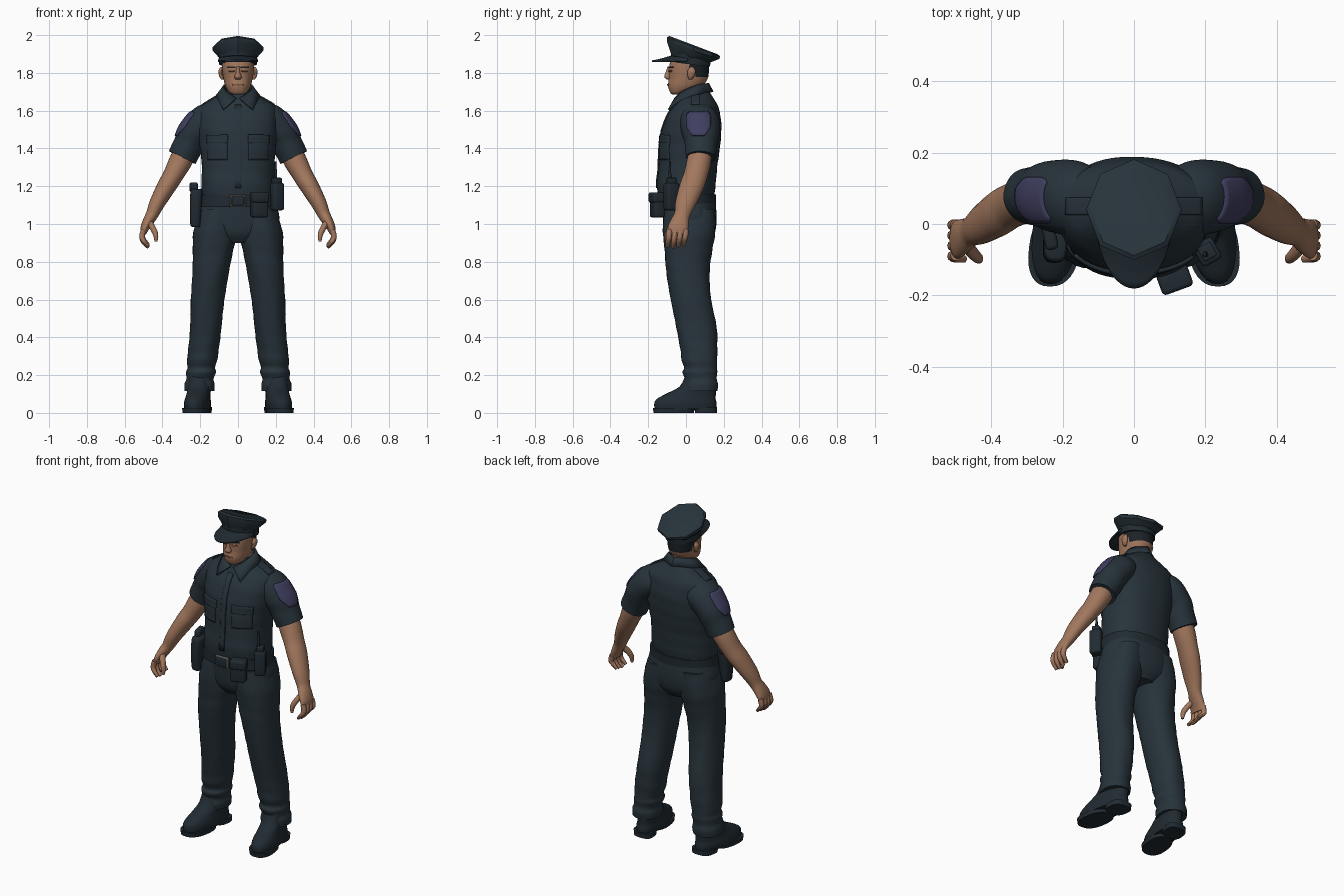
import bpy, bmesh
from math import sin, cos, pi, radians, copysign
from mathutils import Vector, Matrix
from mathutils.bvhtree import BVHTree

cube = bpy.data.objects.get("Cube")
if cube:
    bpy.data.objects.remove(cube)


def material(name, r, g, b):
    m = bpy.data.materials.new(name)
    m.use_nodes = True
    m.diffuse_color = (r, g, b, 1)
    m.node_tree.nodes["Principled BSDF"].inputs["Base Color"].default_value = (r, g, b, 1)
    return m


navy = material("navy cloth", .02, .033, .043)
leather = material("dark leather", .015, .024, .032)
skin = material("skin", .36, .185, .11)
hair = material("dark hair", .012, .016, .02)
lips = material("shaded skin", .2, .09, .055)
badge = material("purple patch", .05, .048, .115)
metal = material("dull metal", .09, .085, .08)
made = []


def finish(name, bm, *mats):
    bmesh.ops.recalc_face_normals(bm, faces=bm.faces)
    mesh = bpy.data.meshes.new(name)
    bm.to_mesh(mesh)
    bm.free()
    for m in mats:
        mesh.materials.append(m)
    ob = bpy.data.objects.new(name, mesh)
    bpy.context.scene.collection.objects.link(ob)
    made.append(ob)
    return ob


def smooth_rows(rows, steps):
    """Catmull-Rom interpolation between section rows."""
    rows = [tuple(r) + (0,) * (6 - len(r)) for r in rows]
    out = []
    for i in range(len(rows) - 1):
        a, b, c, d = rows[max(i - 1, 0)], rows[i], rows[i + 1], rows[min(i + 2, len(rows) - 1)]
        for k in range(steps):
            t = k / steps
            out.append([q + t * (r - p + t * (2 * p - 5 * q + 4 * r - e + t * (3 * q - p - 3 * r + e))) / 2
                        if steps > 1 else q for p, q, r, e in zip(a, b, c, d)])
    return out + [rows[-1]]


def loft(name, rows, mat, n=32, steps=4, power=2, along=False, s=1, fold=0):
    """Skin rows of (x, y, z, radius across, radius deep, slope)."""
    rows = smooth_rows(rows, steps)
    bm = bmesh.new()
    rings = []
    for i, (x, y, z, rx, ry, slope) in enumerate(rows):
        c, u, v = Vector((x, y, z)), Vector((1, 0, 0)), Vector((0, 1, 0))
        if along:
            t = (Vector(rows[min(i + 1, len(rows) - 1)][:3]) - Vector(rows[max(i - 1, 0)][:3])).normalized()
            u = t.cross(v).normalized()
            v = u.cross(t)
        ring = []
        for k in range(n):
            a = 2 * pi * k / n
            f = 1 + fold * sin(3 * a + 45 * z) * sin(2 * a - 28 * z)
            ca, sa = [copysign(abs(w) ** (2 / power), w) * f for w in (cos(a), sin(a))]
            p = c + u * rx * ca + v * ry * sa
            p.z += slope * (p.y - y)
            p.x *= s
            ring.append(bm.verts.new(p))
        rings.append(ring)
    for a, b in zip(rings, rings[1:]):
        for k in range(n):
            j = (k + 1) % n
            bm.faces.new((a[k], a[j], b[j], b[k]))
    bm.faces.new(rings[0])
    bm.faces.new(rings[-1])
    return finish(name, bm, mat)


def grid(name, fn, nu, nv, mat, thick):
    """Thin sheet whose points come from fn(u, v), both 0 to 1."""
    bm = bmesh.new()
    vs = [[bm.verts.new(fn(i / nu, j / nv)) for i in range(nu + 1)] for j in range(nv + 1)]
    for a, b in zip(vs, vs[1:]):
        for i in range(nu):
            bm.faces.new((a[i], a[i + 1], b[i + 1], b[i]))
    ob = finish(name, bm, mat)
    mod = ob.modifiers.new("thickness", "SOLIDIFY")
    mod.thickness, mod.offset = thick, 0
    return ob


def plate(name, target, mat, centre, across, up, toward, width=lambda v: 1, thick=.008):
    """Thin patch projected on the surface of target."""
    mesh = target.data
    tree = BVHTree.FromPolygons([v.co for v in mesh.vertices], [p.vertices for p in mesh.polygons])
    centre, across, up, toward = map(Vector, (centre, across, up, toward))

    def point(u, v):
        p = centre + across * (2 * u - 1) * width(v) + up * (2 * v - 1)
        hit = tree.ray_cast(p - toward, toward)[0]
        return (hit or tree.find_nearest(p)[0]) - toward * .002
    return grid(name, point, 10, 10, mat, thick)


def box(name, centre, size, mat, turn=0, bevel=.012):
    bm = bmesh.new()
    m = Matrix.Translation(centre) @ Matrix.Rotation(turn, 4, "Z") @ Matrix.Diagonal((*size, 1))
    bmesh.ops.create_cube(bm, size=1, matrix=m)
    bmesh.ops.bevel(bm, geom=bm.edges[:], offset=bevel, segments=3, affect="EDGES", profile=.5)
    return finish(name, bm, mat)


# Torso, hips and belt
torso = loft("shirt", [(0, 0, 1.13, .19, .145), (0, 0, 1.2, .195, .155), (0, .01, 1.3, .192, .155),
                       (0, .02, 1.4, .2, .16), (0, .03, 1.5, .212, .157), (0, .04, 1.57, .212, .142),
                       (0, .05, 1.62, .2, .12), (0, .053, 1.655, .15, .1), (0, .048, 1.69, .09, .082),
                       (0, .045, 1.71, .074, .072)], navy, 56, 5, 2.3, fold=.012)
loft("trouser_hips", [(0, .02, .9, .08, .1), (0, .02, .95, .17, .132), (0, .02, 1.02, .218, .142),
                      (0, .015, 1.1, .205, .143), (0, .005, 1.16, .192, .145)], navy, 48, 4, 2.3)
loft("belt", [(0, .005, 1.09, .207, .152), (0, .005, 1.155, .203, .155)], leather, 48, 1, 2.3)
box("buckle", (0, -.152, 1.122), (.085, .02, .065), metal, 0, .006)
box("buckle_plate", (0, -.16, 1.122), (.068, .014, .048), leather, 0, .005)

# Shirt details
plate("button_placket", torso, navy, (0, 0, 1.41), (.016, 0, 0), (0, 0, .22), (0, 1, 0))
for s, side in ((1, "left"), (-1, "right")):
    plate(side + "_chest_pocket", torso, navy, (s * .108, 0, 1.4), (.052, 0, 0), (0, 0, .06), (0, 1, 0))
    plate(side + "_pocket_flap", torso, navy, (s * .108, -.006, 1.45), (.056, 0, 0), (0, 0, .022),
          (0, 1, 0), thick=.018)
    plate(side + "_shoulder_strap", torso, navy, (s * .145, .05, 1.6), (0, .024, 0), (.045, 0, 0), (0, 0, -1))

    # Collar half: inner neck line joined to outer falling line
    inner = [(0, .118, 1.745), (.072, .06, 1.735), (.06, -.02, 1.7), (.008, -.058, 1.665)]
    outer = [(0, .142, 1.7), (.108, .06, 1.685), (.1, -.035, 1.65), (.078, -.092, 1.605)]
    rows = [smooth_rows(line, 4) for line in (inner, outer)]

    def collar(u, v):
        a, b = [Vector(r[round(u * 12)][:3]) for r in rows]
        p = a.lerp(b, v)
        return (p.x * s, p.y, p.z)
    grid(side + "_collar", collar, 12, 2, navy, .009)

    # Sleeve with shield patch
    sleeve = loft(side + "_sleeve", [(.1, .06, 1.555, .075, .085), (.165, .07, 1.545, .092, .105),
                                     (.228, .079, 1.485, .087, .1), (.262, .08, 1.42, .081, .086),
                                     (.295, .078, 1.352, .078, .078)],
                  navy, 40, 6, along=True, s=s, fold=.015)
    plate(side + "_shoulder_patch", sleeve, badge, (s * .3, .066, 1.53), (0, .064, 0), (0, 0, .063),
          (-s, 0, 0), lambda v: min(1, .5 + 1.4 * v, 2.4 - 1.6 * v))

    # Bare arm, palm and fingers
    loft(side + "_arm", [(.26, .078, 1.42, .055, .06), (.3, .07, 1.34, .061, .064),
                         (.345, .05, 1.255, .053, .063), (.378, .03, 1.2, .05, .064),
                         (.428, -.003, 1.11, .041, .054), (.455, -.02, 1.05, .033, .042),
                         (.475, -.032, 1.015, .029, .048), (.493, -.042, .98, .023, .054),
                         (.501, -.046, .95, .016, .05)], skin, 24, 4, along=True, s=s)
    for i, finger in enumerate(("index", "middle", "ring", "little")):
        y, drop = -.088 + .029 * i, .006 * abs(i - 1)
        loft(f"{side}_{finger}_finger", [(.5, y, .97, .014, .015), (.508, y - .002, .935, .015, .015),
                                         (.5, y - .006, .905 + drop, .013, .014),
                                         (.474, y - .01, .876 + drop, .009, .01)],
             skin, 10, 3, along=True, s=s)
    loft(side + "_thumb", [(.475, -.05, 1.015, .018, .02), (.452, -.08, .98, .016, .018),
                           (.436, -.096, .945, .014, .015), (.434, -.1, .908, .008, .009)],
         skin, 12, 3, along=True, s=s)

    # Trouser leg, gathering in folds at the ankle
    loft(side + "_trouser_leg", [(.11, .02, 1.08, .09, .135), (.119, .017, .96, .116, .139),
                                 (.132, .012, .86, .107, .126), (.145, .01, .75, .097, .115),
                                 (.16, .027, .6, .089, .107), (.171, .055, .45, .083, .107),
                                 (.183, .068, .34, .081, .098), (.19, .072, .28, .08, .094),
                                 (.194, .077, .24, .073, .087), (.196, .074, .215, .079, .092),
                                 (.2, .079, .18, .072, .084), (.203, .078, .15, .08, .09),
                                 (.205, .08, .115, .079, .086)], navy, 36, 4, 2.2, s=s, fold=.02)

    # Boot, toes turned a little outward
    boot = [loft(side + "_boot", [(.214, -.003, .02, .066, .163), (.214, -.003, .05, .068, .165),
                                  (.213, .002, .075, .064, .155), (.212, .03, .105, .06, .128),
                                  (.21, .062, .14, .062, .095), (.208, .075, .2, .062, .078)],
                 leather, 32, 3, 2.3, s=s),
            loft(side + "_sole", [(.214, -.065, 0, .069, .107), (.214, -.065, .026, .072, .11)],
                 leather, 32, 1, 2.4, s=s),
            loft(side + "_heel", [(.214, .105, 0, .06, .058), (.214, .105, .03, .062, .06)],
                 leather, 28, 1, 3, s=s)]
    for ob in boot:
        for v in ob.data.vertices:
            v.co.x -= s * .12 * v.co.y

# Neck and head, with hair on the back under the cap
loft("neck", [(0, .045, 1.6, .07, .07), (0, .035, 1.68, .062, .068), (0, .03, 1.78, .06, .07)], skin, 28)
head = loft("head", [(0, -.048, 1.686, .028, .026), (0, -.035, 1.698, .048, .05), (0, -.005, 1.73, .067, .09),
                     (0, .012, 1.77, .077, .103), (0, .015, 1.81, .083, .106), (0, .018, 1.85, .086, .104),
                     (0, .02, 1.89, .08, .095)], skin, 40, 5, 2.2)
head.data.materials.append(hair)
for f in head.data.polygons:
    if f.center.z > 1.775 and f.center.y > .05 or f.center.z > 1.81 and f.center.y > .015:
        f.material_index = 1
loft("nose", [(0, -.085, 1.835, .008, .012), (0, -.09, 1.8, .012, .019), (0, -.094, 1.778, .02, .021),
              (0, -.088, 1.765, .013, .012)], skin, 16)
plate("mouth", head, lips, (0, 0, 1.738), (.027, 0, 0), (0, 0, .004), (0, 1, 0), thick=.005)
for s, side in ((1, "left"), (-1, "right")):
    plate(side + "_eye", head, lips, (s * .034, 0, 1.811), (.015, 0, 0), (0, 0, .005), (0, 1, 0), thick=.004)
    plate(side + "_eyebrow", head, hair, (s * .036, 0, 1.83), (.021, 0, 0), (0, 0, .004), (0, 1, 0), thick=.007)
    loft(side + "_ear", [(.082, .022, 1.765, .006, .008), (.088, .026, 1.78, .011, .017),
                         (.092, .03, 1.81, .012, .022), (.088, .03, 1.83, .005, .009)], skin, 14, 3, s=s)

# Peaked cap: band, eight-sided crown and visor
loft("cap_band", [(0, .024, 1.845, .1, .103, -.12), (0, .026, 1.89, .1, .105, -.25)], leather, 32, 1)
loft("cap_crown", [(0, .026, 1.88, .1, .106, -.22), (0, .038, 1.918, .134, .138, -.32),
                   (0, .04, 1.938, .134, .141, -.36), (0, .04, 1.947, .122, .128, -.38)], navy, 8, 1)


def visor(u, v):
    a = radians(168) * (u - .5)
    reach = v * .104 * cos(a)
    return ((.1 + .004 * v) * sin(a), .024 - .1 * cos(a) - reach,
            1.872 + .016 * cos(a) - .014 * v - .012 * sin(v * pi / 2) * cos(a))


grid("cap_visor", visor, 24, 6, leather, .009)

# Belt gear
box("belt_pouch", (.113, -.152, 1.1), (.085, .06, .13), leather, .35)
box("pouch_flap", (.114, -.156, 1.14), (.092, .064, .055), leather, .35)
box("radio", (.205, -.078, 1.145), (.062, .068, .145), leather, .5)
box("radio_top", (.205, -.078, 1.225), (.042, .044, .04), leather, .5, .006)
loft("radio_antenna", [(.2, -.085, 1.22, .009, .009), (.198, -.085, 1.33, .005, .005)], leather, 10, 1)
loft("holster", [(-.222, -.066, .985, .02, .028), (-.226, -.066, 1.0, .027, .034),
                 (-.224, -.066, 1.09, .031, .043), (-.22, -.06, 1.17, .032, .046),
                 (-.22, -.058, 1.185, .025, .036)], leather, 20, 3, 3)
box("sidearm_grip", (-.235, -.035, 1.195), (.036, .075, .05), leather, .2)

bpy.ops.object.select_all(action="DESELECT")
for ob in made:
    ob.select_set(True)
bpy.context.view_layer.objects.active = made[0]
bpy.ops.object.shade_smooth_by_angle(angle=radians(38))
